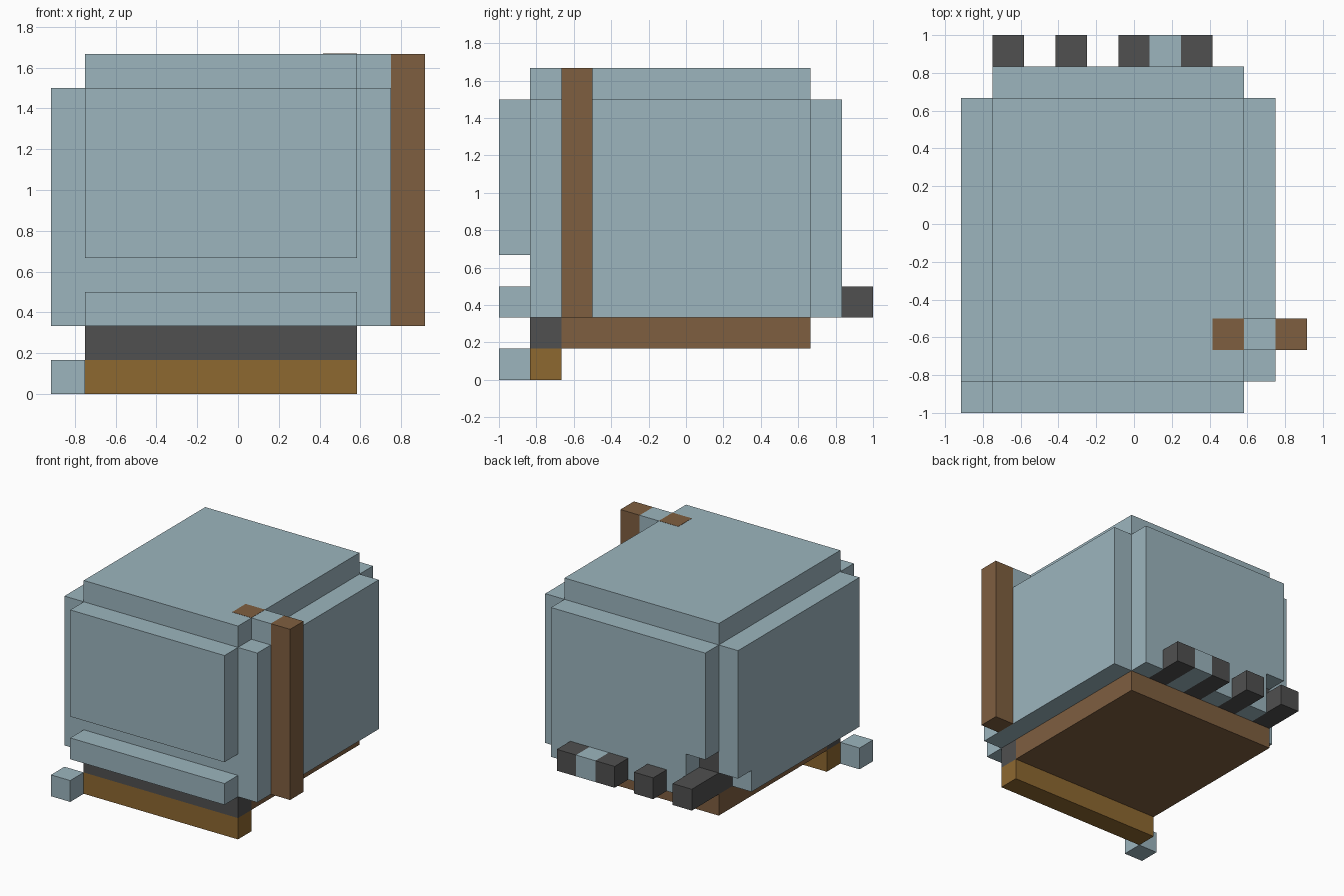
import bpy
import bmesh
from mathutils import Matrix, Vector

if "Cube" in bpy.data.objects:
    bpy.data.objects.remove(bpy.data.objects["Cube"], do_unlink=True)

CELL = 1 / 6                      # edge of one block
ORIGIN = Vector((-5.5, -6, 0))    # grid corner, in blocks


def material(name, colour):
    mat = bpy.data.materials.new(name)
    mat.use_nodes = True
    rgba = (*colour, 1)
    mat.diffuse_color = rgba
    mat.node_tree.nodes["Principled BSDF"].inputs["Base Color"].default_value = rgba
    return mat


blue = material("pale_blue", (0.333, 0.463, 0.515))
brown = material("brown", (0.212, 0.114, 0.051))
gold = material("gold_brown", (0.270, 0.138, 0.030))
dark = material("dark_grey", (0.08, 0.08, 0.08))


def part(name, mat, *boxes):
    """One object made of boxes, each given as (low, high) grid corners."""
    bm = bmesh.new()
    for low, high in boxes:
        low, high = Vector(low), Vector(high)
        centre = ((low + high) / 2 + ORIGIN) * CELL
        size = (high - low) * CELL
        bmesh.ops.create_cube(
            bm, size=1, matrix=Matrix.Translation(centre) @ Matrix.Diagonal((*size, 1)))
    mesh = bpy.data.meshes.new(name)
    bm.to_mesh(mesh)
    bm.free()
    mesh.materials.append(mat)
    obj = bpy.data.objects.new(name, mesh)
    bpy.context.collection.objects.link(obj)
    return obj


# Main body, with a small notch at the back right corner
part("body_core", blue,
     ((1, 1, 4), (9, 10, 9)),
     ((1, 1, 2), (9, 9, 4)),
     ((2, 9, 2), (9, 10, 4)))
part("top_slab", blue, ((1, 1, 9), (9, 10, 10)))
part("left_slab", blue, ((9, 1, 2), (10, 10, 9)))
part("right_slab", blue, ((0, 1, 3), (1, 10, 9)), ((0, 1, 2), (1, 9, 3)))
part("front_panel", blue, ((1, 0, 4), (9, 1, 9)))
part("front_lip", blue, ((1, 0, 2), (9, 1, 3)))
part("back_slab", blue, ((1, 10, 4), (9, 11, 9)), ((2, 10, 3), (9, 11, 4)))

# Bottom row of the back: dark pegs alternating with pale blocks
for i in range(1, 9):
    if i % 2:
        start = 9 if i == 1 else 10
        part(f"back_peg_{i}", dark, ((i, start, 2), (i + 1, 12, 3)))
    else:
        end = 12 if i == 6 else 11
        part(f"back_filler_{i}", blue, ((i, 10, 2), (i + 1, end, 3)))
part("notch_block", dark, ((1, 9, 3), (2, 10, 4)))

# Base layers
part("base_plate", brown, ((1, 2, 1), (9, 10, 2)))
part("front_base_strip", dark, ((1, 1, 1), (9, 2, 2)))
part("front_foot", gold, ((1, 1, 0), (9, 2, 1)))
part("loose_block", blue, ((0, 0, 0), (1, 1, 1)))

# Side post, joined to the top by a bridge
part("side_post", brown, ((10, 2, 2), (11, 3, 10)))
part("post_bridge", blue, ((9, 2, 9), (10, 3, 10)))
part("bridge_end_plate", brown, ((8, 2, 9.99), (9, 3, 10.01)))
